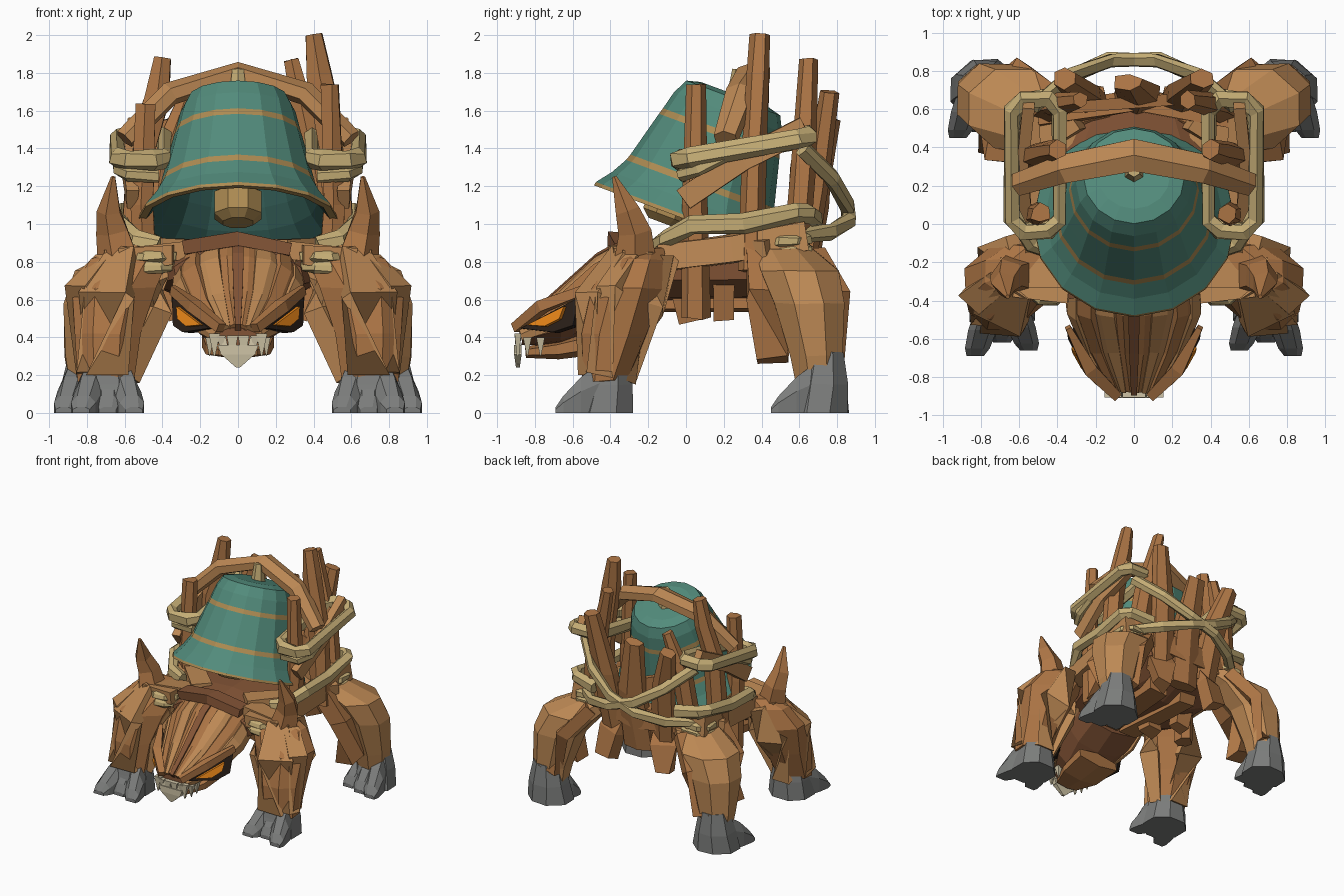
import bpy, bmesh, math, random
from mathutils import Vector, Matrix

if "Cube" in bpy.data.objects:
    bpy.data.objects.remove(bpy.data.objects["Cube"])

random.seed(4)

def material(name, rgb):
    m = bpy.data.materials.new(name)
    m.diffuse_color = (*rgb, 1)
    m.use_nodes = True
    m.node_tree.nodes["Principled BSDF"].inputs["Base Color"].default_value = m.diffuse_color
    return m

WOOD = material("wood", (0.42, 0.18, 0.06))
WOOD2 = material("light_wood", (0.51, 0.25, 0.09))
BARK = material("dark_wood", (0.23, 0.09, 0.037))
TEAL = material("patina", (0.085, 0.26, 0.20))
INNER = material("dark_patina", (0.03, 0.10, 0.085))
GOLD = material("brass", (0.42, 0.26, 0.085))
ROPE = material("rope", (0.56, 0.42, 0.18))
STONE = material("stone", (0.20, 0.205, 0.20))
BONE = material("bone", (0.62, 0.55, 0.38))
EYE = material("orange", (0.85, 0.25, 0.01))
DARK = material("shadow", (0.025, 0.015, 0.01))

def skin(rings, closed=False):
    n, m = len(rings[0]), len(rings)
    verts = [v for r in rings for v in r]
    faces = [(i * n + k, i * n + (k + 1) % n, (i + 1) % m * n + (k + 1) % n, (i + 1) % m * n + k)
             for i in range(m if closed else m - 1) for k in range(n)]
    if not closed:
        faces += [tuple(range(n)), tuple(range((m - 1) * n, m * n))]
    return verts, faces

def beam(pts, w, h=None, n=4, up=(0, 0, 1), closed=False, jitter=0.0):
    """n-sided bar along a path; w and h are one value or one per point"""
    p = [Vector(q) for q in pts]
    m = len(p)
    h = w if h is None else h
    w, h = [list(s) if isinstance(s, (list, tuple)) else [s] * m for s in (w, h)]
    rings = []
    for i in range(m):
        a, b = (p[i - 1], p[(i + 1) % m]) if closed else (p[max(i - 1, 0)], p[min(i + 1, m - 1)])
        t = ((p[i] - a).normalized() + (b - p[i]).normalized()).normalized()
        u = Vector(up)
        if abs(t.dot(u.normalized())) > 0.95:
            u = Vector((0, 1, 0))
        s = t.cross(u).normalized()
        v = s.cross(t)
        k = 0.5 / math.cos(math.pi / n)
        ring = []
        for j in range(n):
            g = 2 * math.pi * (j + 0.5) / n
            d = Vector([random.uniform(-jitter, jitter) for _ in range(3)])
            ring.append(p[i] + s * math.cos(g) * w[i] * k + v * math.sin(g) * h[i] * k + d)
        rings.append(ring)
    return skin(rings, closed)

def stack(levels, n=8, jitter=0.0, axis="z"):
    """levels: (cx, cy, cz, ra, rb) rings, flat in z or upright in y"""
    rings = []
    for cx, cy, cz, ra, rb in levels:
        ring = []
        for j in range(n):
            g = 2 * math.pi * (j + 0.5) / n
            a, b = ra * math.cos(g) * 1.05, rb * math.sin(g) * 1.05
            d = Vector([random.uniform(-jitter, jitter) for _ in range(3)])
            d.z *= 0 if cz == 0 else 1
            ring.append(Vector((cx + a, cy + b, cz) if axis == "z" else (cx + a, cy, cz + b)) + d)
        rings.append(ring)
    return skin(rings)

def build(name, shapes, mat, mirror=False):
    bm = bmesh.new()
    for sx in ((1, -1) if mirror else (1,)):
        for verts, faces in shapes:
            vs = [bm.verts.new((v[0] * sx, v[1], v[2])) for v in verts]
            for f in faces:
                bm.faces.new([vs[i] for i in f])
    bmesh.ops.recalc_face_normals(bm, faces=bm.faces)
    me = bpy.data.meshes.new(name)
    bm.to_mesh(me)
    bm.free()
    me.materials.append(mat)
    ob = bpy.data.objects.new(name, me)
    bpy.context.collection.objects.link(ob)
    return ob

def loop(x0, x1, y0, y1, z0, slope, t):
    c = 0.06
    xy = [(x0 + c, y0), (x1 - c, y0), (x1, y0 + c), (x1, y1 - c), (x1 - c, y1), (x0 + c, y1), (x0, y1 - c), (x0, y0 + c)]
    return beam([(x, y, z0 + slope * (y - y0)) for x, y in xy], t, t * 1.15, n=6, closed=True, jitter=0.008)

# Bell: hollow lathe, tilted back
prof = [(0, .64, 1), (.22, .62, 1), (.30, .47, 1), (.37, .2, 1), (.42, .09, 1), (.49, 0, 2), (.53, 0, 2), (.527, .02, 0),
        (.465, .10, 0), (.418, .185, 2), (.406, .22, 0), (.375, .34, 0), (.34, .475, 2), (.33, .51, 0),
        (.305, .61, 0), (.265, .69, 0), (.19, .71, 0), (0, .71, 0)]
bm = bmesh.new()
N = 16
tilt = Matrix.Translation((0, .01, 1.02)) @ Matrix.Rotation(math.radians(-20.4), 4, 'X')
rings = [[bm.verts.new(tilt @ Vector((max(r, 1e-4) * math.cos(2 * math.pi * k / N), max(r, 1e-4) * math.sin(2 * math.pi * k / N), h)))
          for k in range(N)] for r, h, _ in prof]
for i in range(len(prof) - 1):
    for k in range(N):
        f = bm.faces.new((rings[i][k], rings[i][(k + 1) % N], rings[i + 1][(k + 1) % N], rings[i + 1][k]))
        f.material_index = prof[i][2]
bmesh.ops.remove_doubles(bm, verts=bm.verts, dist=0.001)
bmesh.ops.recalc_face_normals(bm, faces=bm.faces)
me = bpy.data.meshes.new("bell")
bm.to_mesh(me)
bm.free()
for m in (TEAL, INNER, GOLD):
    me.materials.append(m)
bpy.context.collection.objects.link(bpy.data.objects.new("bell", me))
build("clapper", [beam([tilt @ Vector((0, -.12, z)) for z in (-.06, -.02, .1, .14)], [.16, .25, .25, .12], n=8),
                  beam([tilt @ Vector((0, -.12, .1)), tilt @ Vector((0, 0, .65))], .05, n=6)], GOLD)

# Torso with hanging boards underneath
build("torso", [stack([(0, -.38, .74, .34, .13), (0, -.1, .75, .45, .17), (0, .35, .75, .46, .17), (0, .62, .79, .33, .12)],
                      10, .015, "y")], BARK)
build("belly_boards", [beam([(.2, .5, .85), (.24, .64, .68), (.28, .68, .48)], [.2, .2, .14], .12, jitter=.015),
                       beam([(.36, .2, .85), (.3, .2, .5)], [.16, .12], .1, jitter=.01),
                       beam([(.18, -.05, .8), (.15, .02, .49)], [.2, .13], .12, jitter=.01),
                       beam([(.1, -.2, .6), (.16, .5, .6)], .16, .12, jitter=.015)], WOOD, True)

# Head: core plus fanned planks in alternating shades
head = [(0, -.28, .74, .31, .17), (0, -.46, .63, .315, .175), (0, -.66, .49, .24, .135), (0, -.87, .405, .115, .045)]
build("head", [stack(head, 10, .006, "y")], BARK)
planks = []
for i, deg in enumerate((6, 34, 60, 80, 100, 120, 146, 174)):
    a = math.radians(deg)
    c, s = math.cos(a), math.sin(a)
    pts = [(x + ra * c, y, z + rb * s) for x, y, z, ra, rb in head]
    planks.append(beam(pts, [.13, .15, .11, .05], [.05, .06, .05, .04], n=6, up=(c, -.3, s + .1), jitter=.005))
build("head_side_planks", [planks[i] for i in (0, 2, 5, 7)], WOOD2)
build("head_top_planks", [planks[i] for i in (1, 3, 4, 6)], WOOD)
build("head_ridge", [beam([(0, -.28, .925), (0, -.46, .825), (0, -.66, .645), (0, -.88, .45)], [.06, .06, .05, .03], .05)], BARK)
build("brows", [beam([(.09, -.90, .45), (.23, -.76, .565), (.345, -.54, .65)], [.05, .07, .03], [.05, .06, .05])], WOOD, True)
build("jaw", [beam([(0, -.45, .38), (0, -.68, .335), (0, -.85, .32)], [.38, .34, .2], [.12, .09, .05], n=6)], WOOD)

def patch(tri, out):
    o = Vector(out)
    return skin([[Vector(p) - o for p in tri], [Vector(p) + o for p in tri]])

build("eye_sockets", [patch([(.13, -.86, .445), (.325, -.55, .61), (.32, -.585, .46), (.27, -.69, .425)], (.025, -.015, .003))], DARK, True)
build("eyes", [patch([(.165, -.82, .462), (.295, -.625, .56), (.29, -.65, .495), (.245, -.73, .455)], (.033, -.022, .004))], EYE, True)

# Teeth
teeth = [beam([(x, -.89, z0), (x, -.89, z1)], [w, .008], [.035, .012])
         for x, z0, z1, w in ((.125, .42, .30, .06), (.07, .31, .41, .05), (.03, .41, .26, .06), (.09, .41, .34, .05))]
teeth += [beam([(.15, y, .40), (.15, y, .30)], [.045, .005]) for y in (-.84, -.77)]
build("teeth", teeth, BONE, True)
build("front_fang", [beam([(0, -.89, .36), (0, -.89, .31), (0, -.89, .24)], [.22, .18, .02], [.04, .04, .02])], BONE)

# Front legs
build("front_leg", [stack([(.70, -.43, .17, .15, .12), (.69, -.38, .42, .18, .18), (.66, -.31, .66, .23, .20),
                           (.57, -.25, .81, .21, .15), (.5, -.22, .87, .13, .1)], 8, .006)], WOOD, True)
build("front_leg_planks", [
    beam([(.40, -.28, .82), (.44, -.32, .55), (.59, -.42, .19)], [.15, .15, .09], .12, jitter=.01),
    beam([(.68, -.28, .79), (.82, -.38, .64), (.81, -.46, .2)], [.12, .15, .1], .14, jitter=.006),
    beam([(.60, -.32, .85), (.70, -.49, .62), (.69, -.52, .2)], [.16, .28, .22], .1, jitter=.005),
    beam([(.60, -.15, .82), (.7, -.17, .55), (.7, -.31, .17)], [.2, .24, .16], .1, jitter=.006)], WOOD2, True)

# Hind legs
build("hind_leg", [stack([(.77, .70, .17, .13, .12), (.77, .69, .30, .15, .14), (.73, .65, .58, .20, .19),
                          (.63, .60, .75, .24, .21), (.46, .52, .87, .18, .16)], 8, .005)], WOOD2, True)
build("hind_leg_planks", [
    beam([(.52, .42, .86), (.69, .44, .62), (.73, .46, .28)], [.2, .23, .17], .16, jitter=.01),
    beam([(.46, .63, .84), (.63, .75, .62), (.73, .785, .28)], [.2, .22, .16], .10, jitter=.006)], WOOD, True)

# Stone feet with sloping toes
def foot(x, y, toes, top):
    s = [stack([(x, y, 0, .18, .165), (x, y + .02, .15, .155, .14), (*top, .32, .12, .11)], 8, .006)]
    for tx, ty in toes:
        c, t = Vector((x * .55 + tx * .45, y + .02, 0)), Vector((tx, ty, 0))
        rings = []
        for f, w, h in ((0, .07, .29), (.5, .075, .19), (.85, .065, .09), (1, .045, .03)):
            o = c.lerp(t, f)
            rings.append([o + Vector(q) for q in ((-w, 0, 0), (-w, 0, h * .6), (-w * .5, 0, h), (w * .5, 0, h), (w, 0, h * .6), (w, 0, 0))])
        s.append(skin(rings))
    return s

build("front_feet", foot(.69, -.44, [(.55, -.66), (.69, -.62), (.83, -.69)], (.69, -.41)), STONE, True)
build("hind_feet", foot(.78, .70, [(.67, .52), (.80, .48), (.92, .45)], (.78, .73)), STONE, True)

# Shoulder horns and boards
build("shoulder_horns", [beam([(.62, -.27, .78), (.66, -.27, .96), (.68, -.31, 1.07), (.66, -.38, 1.25)],
                              [.2, .15, .11, .02], [.2, .15, .11, .02], n=5, up=(0, 1, 0))], WOOD, True)
build("shoulder_boards", [beam([(.28, -.24, .86), (.70, -.26, .81)], .16, .09, jitter=.01),
                          beam([(.34, -.36, .84), (.62, -.34, .82)], .1, .1, jitter=.01),
                          beam([(.2, -.2, .88), (.5, .1, .88)], .16, .09, jitter=.01)], WOOD2, True)
build("neck_board", [beam([(-.28, -.32, .87), (0, -.35, .92), (.28, -.32, .87)], .14, .07, jitter=.01)], BARK)

# Cage: upright posts, rails, arch
posts = []
for s, tops in ((1, (1.74, 2.0, 1.87, 1.70)), (-1, (1.63, 1.88, 1.66, 1.55))):
    posts += [
        beam([(s * .48, .05, .5), (s * .51, .05, 1.1), (s * .49, .06, tops[0])], [.13, .12, .09], n=6, jitter=.008),
        beam([(s * .55, .34, .75), (s * .51, .36, 1.4), (s * .43, .38, tops[1] - .22), (s * .40, .39, tops[1])], [.15, .15, .13, .09], [.12, .11, .1, .09], n=6, up=(0, 1, 0), jitter=.005),
        beam([(s * .48, .58, .75), (s * .41, .62, 1.3), (s * .28, .65, tops[2])], [.16, .15, .08], [.12, .11, .08], n=6, up=(0, 1, 0), jitter=.006),
        beam([(s * .22, .6, .7), (s * .27, .69, 1.2), (s * .36, .76, tops[3])], [.2, .19, .12], [.12, .12, .1], n=6, up=(0, 1, 0), jitter=.008)]
posts.append(beam([(0, .6, .6), (.02, .68, 1.1), (-.03, .74, 1.55)], [.24, .22, .14], [.13, .12, .09], n=6, up=(0, 1, 0), jitter=.01))
build("cage_posts", posts, WOOD)
build("side_rails", [beam([(.51, -.14, .82), (.55, .25, .87), (.56, .64, .94)], .12, .15, jitter=.01),
                     beam([(.56, -.01, 1.13), (.585, .3, 1.34), (.55, .63, 1.51)], .06, .12, jitter=.005),
                     beam([(.3, .56, .92), (.62, .37, .84)], .14, .14, jitter=.012)], WOOD2, True)
build("rear_rail", [beam([(-.5, .57, .92), (0, .64, .88), (.5, .57, .92)], .12, .17, jitter=.015),
                    beam([(-.45, .6, 1.3), (.2, .65, 1.05)], .06, .12)], WOOD)
build("top_arch", [beam([(-.6, .21, 1.45), (-.36, .29, 1.69), (0, .36, 1.80), (.36, .29, 1.69), (.6, .21, 1.45)],
                        [.12, .15, .17, .15, .12], [.1, .11, .1, .11, .1], n=6)], WOOD2)
build("bell_hanger", [beam([(0, .27, 1.66), (0, .28, 1.82)], [.1, .06], n=6)], ROPE)

# Ropes: side lashings, shoulder bindings, crossed rear ropes
build("side_ropes", [loop(.39, .64, -.04, .65, 1.34, .18, .08),
                     beam([(.42, -.15, .89), (.54, -.11, .92), (.61, .03, .99), (.625, .3, 1.0), (.62, .58, 1.06), (.57, .65, 1.06), (.38, .68, 1.03)],
                          .075, .09, n=6, jitter=.008),
                     beam([(.42, .0, 1.25), (.58, -.02, 1.26), (.63, .07, 1.29), (.63, .2, 1.36)], .06, n=6, jitter=.004)], ROPE, True)
build("binding_ropes", [loop(.35, .55, -.40, -.1, .77, .06, .045), loop(.35, .55, -.40, -.1, .83, 0, .045),
                        loop(.38, .61, .44, .64, .84, .1, .05), loop(.38, .61, .44, .64, .90, .1, .05)], ROPE, True)
build("rear_ropes", [beam([(-.52, .62, 1.40), (-.34, .78, 1.24), (-.12, .86, 1.10), (.12, .86, 1.02), (.34, .77, .96), (.52, .6, .94)],
                          .07, .08, n=6, jitter=.008)], ROPE, True)
